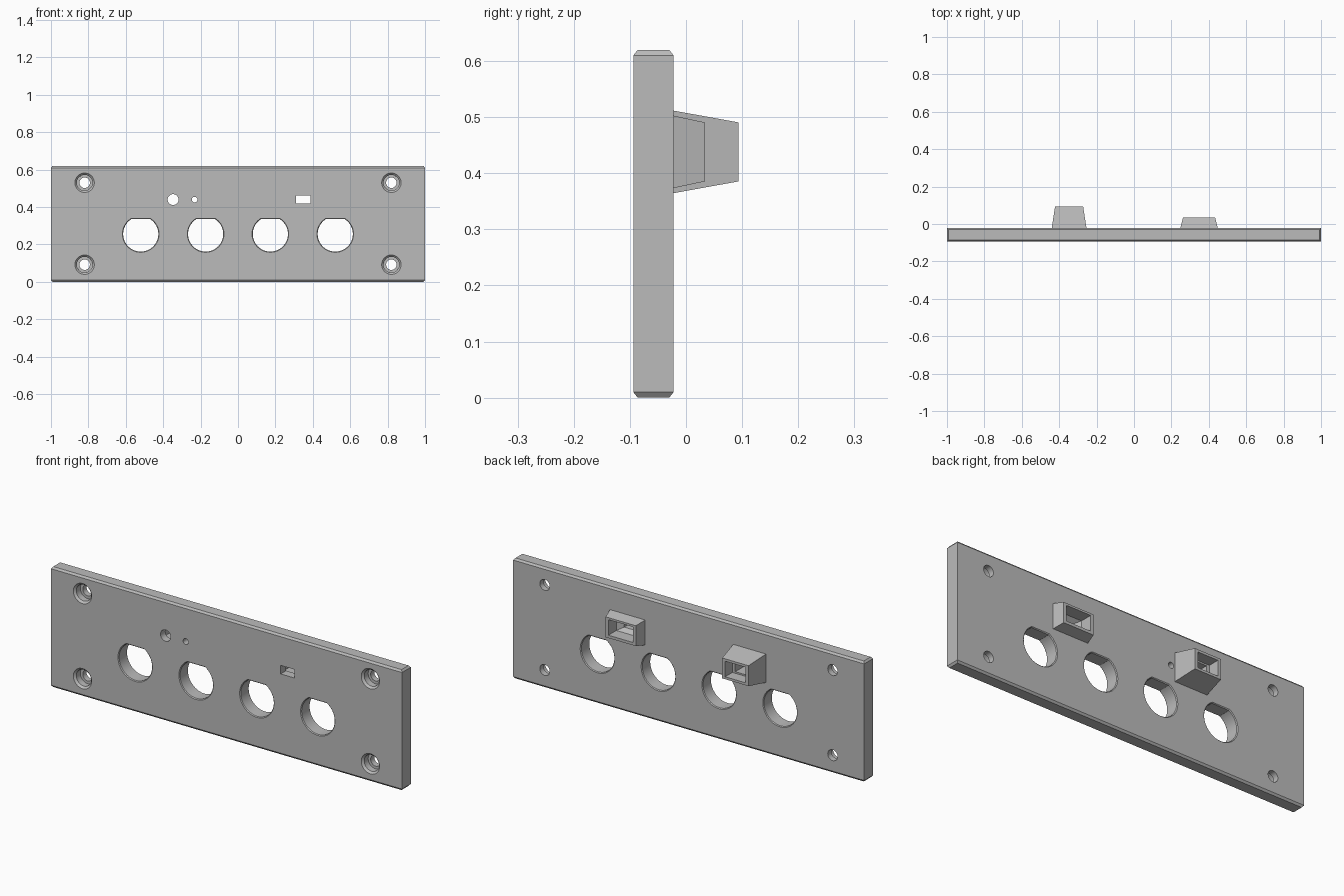
import bpy, bmesh
from math import pi, sin, cos, asin, radians

if "Cube" in bpy.data.objects:
    bpy.data.objects.remove(bpy.data.objects["Cube"], do_unlink=True)

FRONT, BACK = -0.094, -0.022      # panel faces
OUT_F, OUT_B = -0.2, 0.2          # cutters reach past the faces

grey = bpy.data.materials.new("panel grey")
grey.use_nodes = True
grey.diffuse_color = (0.5, 0.5, 0.5, 1)
grey.node_tree.nodes["Principled BSDF"].inputs["Base Color"].default_value = (0.5, 0.5, 0.5, 1)


def loft(name, rings):
    """Closed solid through rings with equal point counts."""
    bm = bmesh.new()
    rows = [[bm.verts.new(p) for p in ring] for ring in rings]
    n = len(rows[0])
    for a, b in zip(rows, rows[1:]):
        for i in range(n):
            j = (i + 1) % n
            bm.faces.new((a[i], a[j], b[j], b[i]))
    bm.faces.new(rows[0])
    bm.faces.new(rows[-1])
    bmesh.ops.recalc_face_normals(bm, faces=bm.faces)
    mesh = bpy.data.meshes.new(name)
    bm.to_mesh(mesh)
    bm.free()
    mesh.materials.append(grey)
    obj = bpy.data.objects.new(name, mesh)
    bpy.context.collection.objects.link(obj)
    return obj


def disc(x, z, r, y, flat=None, n=48):
    """Circle facing y, with an optional flat cut at the top."""
    if flat is None:
        angles = [2 * pi * i / n for i in range(n)]
    else:
        a = asin(flat / r)
        angles = [pi - a + (pi + 2 * a) * i / n for i in range(n + 1)]
    return [(x + r * cos(t), y, z + r * sin(t)) for t in angles]


def rect(x, z, hw, hh, y):
    return [(x + sx * hw, y, z + sz * hh) for sx, sz in ((-1, -1), (1, -1), (1, 1), (-1, 1))]


def slab(inset, z):
    x, f, b = 1 - inset, FRONT + inset, BACK - inset
    return [(-x, f, z), (x, f, z), (x, b, z), (-x, b, z)]


def cut(target, cutters):
    for c in cutters:
        c.hide_render = True
        mod = target.modifiers.new("cut", 'BOOLEAN')
        mod.operation, mod.solver, mod.object = 'DIFFERENCE', 'EXACT', c
    bpy.context.view_layer.update()
    graph = bpy.context.evaluated_depsgraph_get()
    mesh = bpy.data.meshes.new_from_object(target.evaluated_get(graph))
    target.modifiers.clear()
    target.data = mesh


# Panel with chamfered top and bottom rims
panel = loft("panel", [slab(0.008, 0), slab(0, 0.01), slab(0, 0.61), slab(0.008, 0.62)])

# Tapered housings on the back
lamp_housing = loft("lamp_housing", [rect(-0.347, 0.438, 0.093, 0.0735, BACK),
                                     rect(-0.347, 0.438, 0.075, 0.0525, 0.094)])
port_housing = loft("port_housing", [rect(0.348, 0.438, 0.1, 0.0645, BACK),
                                     rect(0.348, 0.438, 0.086, 0.0525, 0.034)])

# Counterbored screw holes
holes = []
for x in (-0.82, 0.82):
    for z in (0.092, 0.53):
        steps = [(OUT_F, 0.052), (FRONT, 0.052), (-0.084, 0.042), (-0.052, 0.042),
                 (-0.052, 0.028), (OUT_B, 0.028)]
        holes.append(loft("screw_cutter", [disc(x, z, r, y) for y, r in steps]))

# Connector holes with a flat top and softened rims
for x in (-0.52, -0.173, 0.173, 0.52):
    steps = [(OUT_F, 0.004), (FRONT, 0.004), (FRONT + 0.004, 0),
             (BACK - 0.004, 0), (BACK, 0.004), (OUT_B, 0.004)]
    holes.append(loft("connector_cutter",
                      [disc(x, 0.256, 0.094 + g, y, 0.08 + g) for y, g in steps]))

# Lamp hole and pin hole
lamp_hole = loft("lamp_cutter", [disc(-0.347, 0.44, 0.029, y) for y in (OUT_F, OUT_B)])
pin_hole = loft("pin_cutter", [disc(-0.232, 0.44, 0.015, y) for y in (OUT_F, OUT_B)])

# Stepped pockets inside the housings
lamp_pocket = loft("lamp_pocket_cutter", [
    rect(-0.347, 0.438, w, h, y) for w, h, y in
    ((0.058, 0.04, OUT_B), (0.058, 0.04, 0.035), (0.042, 0.032, 0.035), (0.042, 0.032, -0.055))])
port_pocket = loft("port_pocket_cutter", [
    rect(0.348, 0.44, w, h, y) for w, h, y in
    ((0.07, 0.04, OUT_B), (0.07, 0.04, -0.03), (0.039, 0.022, -0.05), (0.039, 0.022, OUT_F))])

cut(panel, holes + [lamp_hole, pin_hole, lamp_pocket, port_pocket])
cut(lamp_housing, [lamp_pocket])
cut(port_housing, [port_pocket])

for c in holes + [lamp_hole, pin_hole, lamp_pocket, port_pocket]:
    bpy.data.objects.remove(c, do_unlink=True)

# Smooth hole walls, sharp edges
bpy.ops.object.select_all(action='DESELECT')
for part in (panel, lamp_housing, port_housing):
    part.select_set(True)
bpy.context.view_layer.objects.active = panel
bpy.ops.object.shade_smooth_by_angle(angle=radians(25))
